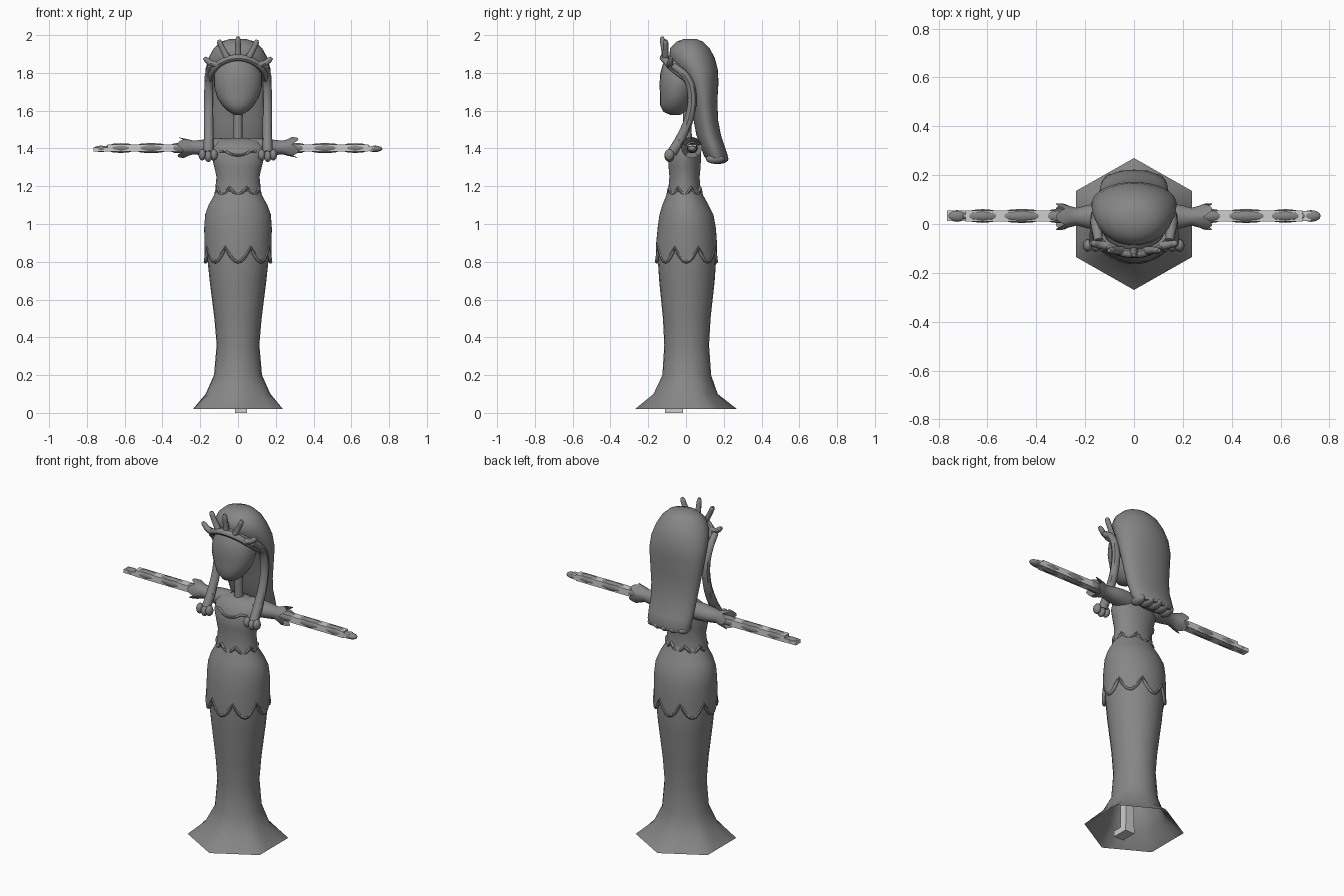
import bpy, bmesh, math
from math import sin, cos, pi


def material(name, v):
    m = bpy.data.materials.new(name)
    m.diffuse_color = (v, v, v, 1)
    return m


GREY = material("mid grey", 0.24)
LIGHT = material("light grey", 0.62)


def finish(ob, mat, angle=45):
    ob.data.materials.clear()
    ob.data.materials.append(mat)
    bpy.ops.object.select_all(action='DESELECT')
    ob.select_set(True)
    bpy.context.view_layer.objects.active = ob
    if angle:
        bpy.ops.object.shade_smooth_by_angle(angle=math.radians(angle))
    return ob


def loft(name, sections, n=32, mat=GREY, shape=None, caps=(True, True), angle=45):
    """Rings from (z, half width, y front, y back); shape(i, t) gives (scale, dz)."""
    bm = bmesh.new()
    rings = []
    for i, (z, hw, yf, yb) in enumerate(sections):
        ring = []
        for k in range(n):
            t = 2 * pi * k / n - pi / 2
            s, dz = shape(i, t) if shape else (1, 0)
            ring.append(bm.verts.new((hw * s * cos(t),
                                      (yf + yb) / 2 + (yb - yf) / 2 * s * sin(t), z + dz)))
        rings.append(ring)
    for a, b in zip(rings, rings[1:]):
        for k in range(n):
            bm.faces.new((a[k], a[(k + 1) % n], b[(k + 1) % n], b[k]))
    if caps[0]:
        bm.faces.new(rings[0][::-1])
    if caps[1]:
        bm.faces.new(rings[-1])
    bmesh.ops.recalc_face_normals(bm, faces=bm.faces)
    me = bpy.data.meshes.new(name)
    bm.to_mesh(me)
    bm.free()
    ob = bpy.data.objects.new(name, me)
    bpy.context.collection.objects.link(ob)
    return finish(ob, mat, angle)


def tube(name, points, closed=False, kind='BEZIER'):
    """Round tube through (x, y, z, radius) points."""
    cu = bpy.data.curves.new(name, 'CURVE')
    cu.dimensions = '3D'
    cu.bevel_depth = 1
    cu.bevel_resolution = 2
    cu.resolution_u = 5
    cu.use_fill_caps = True
    sp = cu.splines.new(kind)
    pts = sp.bezier_points if kind == 'BEZIER' else sp.points
    pts.add(len(points) - 1)
    for p, (x, y, z, r) in zip(pts, points):
        p.radius = r
        if kind == 'BEZIER':
            p.co = (x, y, z)
            p.handle_left_type = p.handle_right_type = 'AUTO'
        else:
            p.co = (x, y, z, 1)
    sp.use_cyclic_u = closed
    ob = bpy.data.objects.new(name, cu)
    bpy.context.collection.objects.link(ob)
    bpy.ops.object.select_all(action='DESELECT')
    ob.select_set(True)
    bpy.context.view_layer.objects.active = ob
    bpy.ops.object.convert(target='MESH')
    return finish(bpy.context.object, GREY)


def blob(name, loc, size):
    bpy.ops.mesh.primitive_uv_sphere_add(segments=12, ring_count=8, location=loc)
    ob = bpy.context.object
    ob.name = name
    ob.scale = size
    return finish(ob, GREY, 60)


def box(name, lo, hi):
    bpy.ops.mesh.primitive_cube_add(size=1, location=[(a + b) / 2 for a, b in zip(lo, hi)])
    ob = bpy.context.object
    ob.name = name
    ob.scale = [b - a for a, b in zip(lo, hi)]
    return finish(ob, LIGHT, 0)


def scallop(t, amp):
    return -amp * abs(cos(4 * (t + pi / 2)))


def hem(name, z, amp, hw, yf, yb, r, n=64):
    pts = []
    for k in range(n):
        t = 2 * pi * k / n - pi / 2
        pts.append((hw * cos(t), (yf + yb) / 2 + (yb - yf) / 2 * sin(t), z + scallop(t, amp), r))
    tube(name, pts, True, 'POLY')


# Long skirt flaring to a hexagonal hem
def hexagon(i, t):
    a = (t + pi / 2) % (pi / 3) - pi / 6
    h = cos(pi / 6) / cos(a)
    return ([h, 0.35 * h + 0.65, 1, 1, 1, 1, 1, 1][i], 0)


loft("skirt", [(0.02, 0.275, -0.27, 0.27), (0.10, 0.18, -0.172, 0.168),
               (0.20, 0.127, -0.125, 0.133), (0.36, 0.113, -0.115, 0.122),
               (0.50, 0.125, -0.122, 0.13), (0.70, 0.15, -0.142, 0.152),
               (0.85, 0.166, -0.152, 0.162), (0.95, 0.165, -0.145, 0.15)],
     n=24, shape=hexagon, caps=(False, True))

# Hip overskirt with scalloped hem
loft("overskirt", [(0.875, 0.178, -0.16, 0.165), (0.90, 0.178, -0.158, 0.164),
                   (0.98, 0.179, -0.15, 0.158), (1.05, 0.174, -0.14, 0.145),
                   (1.10, 0.156, -0.125, 0.12), (1.15, 0.128, -0.105, 0.092),
                   (1.20, 0.11, -0.085, 0.07)],
     n=64, shape=lambda i, t: (1, scallop(t, 0.075) if i == 0 else 0), caps=(False, True))
hem("overskirt_hem", 0.878, 0.078, 0.172, -0.155, 0.16, 0.0095)

# Bodice, waist frill and neckline
loft("bodice", [(1.175, 0.12, -0.098, 0.082), (1.20, 0.119, -0.092, 0.075),
                (1.25, 0.114, -0.088, 0.072), (1.30, 0.125, -0.092, 0.077),
                (1.36, 0.14, -0.092, 0.08), (1.41, 0.138, -0.07, 0.08),
                (1.44, 0.11, -0.04, 0.07), (1.455, 0.04, -0.01, 0.045)],
     n=64, shape=lambda i, t: (1, scallop(t, 0.02) if i == 0 else 0))
hem("waist_frill", 1.193, 0.036, 0.117, -0.094, 0.08, 0.009)
tube("neckline", [(0.118 * sin(a), -0.006 - 0.082 * cos(a),
                   1.385 - 0.022 * abs(cos(2.5 * a)) + 0.03 * sin(a) ** 4, 0.007)
                  for a in [(-1.4 + 2.8 * k / 24) for k in range(25)]], kind='POLY')

# Neck and head
loft("neck", [(1.43, 0.028, -0.018, 0.035), (1.48, 0.023, -0.015, 0.03),
              (1.64, 0.023, -0.015, 0.03)], n=12)
loft("head", [(1.578, 0.018, -0.085, -0.03), (1.595, 0.05, -0.12, 0),
              (1.63, 0.085, -0.137, 0.02), (1.67, 0.11, -0.137, 0.04),
              (1.73, 0.128, -0.14, 0.06), (1.79, 0.128, -0.138, 0.08),
              (1.84, 0.11, -0.125, 0.08), (1.88, 0.075, -0.105, 0.06),
              (1.90, 0.03, -0.08, 0.04)], n=24, angle=60)

# Long hair falling down the back, ending in curls
loft("back_hair", [(1.335, 0.125, 0.115, 0.215), (1.36, 0.136, 0.095, 0.222),
                   (1.41, 0.14, 0.078, 0.205), (1.47, 0.142, 0.055, 0.185),
                   (1.55, 0.15, 0.04, 0.17), (1.65, 0.164, 0.02, 0.166),
                   (1.75, 0.175, -0.01, 0.172), (1.82, 0.172, -0.05, 0.168),
                   (1.88, 0.156, -0.088, 0.152), (1.93, 0.128, -0.085, 0.125),
                   (1.965, 0.09, -0.05, 0.09), (1.98, 0.04, -0.01, 0.055)], angle=60)
for k in range(5):
    x = -0.1 + 0.05 * k
    blob("hair_curl", (x, 0.175 - 2 * x * x, 1.345), (0.03, 0.05, 0.027))

# Crown band with spikes
tube("crown_band", [(-0.15, 0.01, 1.76, 0.016), (-0.125, -0.07, 1.825, 0.018),
                    (-0.07, -0.108, 1.865, 0.018), (0, -0.122, 1.88, 0.018),
                    (0.07, -0.108, 1.865, 0.018), (0.125, -0.07, 1.825, 0.018),
                    (0.15, 0.01, 1.76, 0.016)])
tube("centre_spike", [(0, -0.11, 1.87, 0.018), (0, -0.115, 1.92, 0.016),
                      (0, -0.125, 1.975, 0.014), (0, -0.127, 1.992, 0.008)])

for s in (-1, 1):
    tube("inner_spike", [(s * 0.05, -0.11, 1.87, 0.018), (s * 0.078, -0.108, 1.92, 0.015),
                         (s * 0.097, -0.108, 1.962, 0.014), (s * 0.102, -0.108, 1.975, 0.008)])
    tube("outer_spike", [(s * 0.10, -0.09, 1.845, 0.018), (s * 0.14, -0.085, 1.85, 0.016),
                         (s * 0.168, -0.08, 1.87, 0.014), (s * 0.18, -0.08, 1.88, 0.008)])

    # Side lock ending in three curls
    tube("side_lock", [(s * 0.145, -0.07, 1.84, 0.018), (s * 0.155, 0.0, 1.78, 0.022),
                       (s * 0.155, 0.03, 1.70, 0.024), (s * 0.155, 0.022, 1.58, 0.024),
                       (s * 0.155, -0.025, 1.46, 0.026), (s * 0.157, -0.075, 1.375, 0.027)])
    for dx, dz in ((-0.032, 0.008), (0, 0), (0.03, 0.008)):
        blob("lock_curl", (s * 0.157 + dx, -0.088, 1.358 + dz), (0.02, 0.026, 0.03))

    # Sleeve with petal cuff, lofted upright then laid along x
    def petals(i, t):
        return (1, 0.035 * abs(cos(2.5 * t)) if i == 5 else 0)
    sleeve = loft("sleeve", [(0.06, 0.05, -0.045, 0.045), (0.13, 0.048, -0.055, 0.055),
                             (0.19, 0.041, -0.048, 0.048), (0.235, 0.036, -0.036, 0.036),
                             (0.26, 0.043, -0.043, 0.043), (0.285, 0.055, -0.055, 0.055),
                             (0.26, 0.03, -0.03, 0.03)],
                  n=40, shape=petals)
    sleeve.rotation_euler = (0, s * pi / 2, 0)
    sleeve.location = (0, 0.03, 1.405)

    # Square arm wrapped by rounded sleeves of a second layer
    box("arm", (min(s * 0.24, s * 0.69), 0.01, 1.383), (max(s * 0.24, s * 0.69), 0.056, 1.421))
    for a, b, r in ((0.24, 0.37, 0.03), (0.36, 0.56, 0.029), (0.54, 0.70, 0.028)):
        m = (b - a) / 4
        wrap = loft("arm_wrap", [(a, 0.4 * r, -0.4 * r, 0.4 * r), (a + m, 0.88 * r, -0.88 * r, 0.88 * r),
                                 (a + 2 * m, 0.96 * r, -r, r), (a + 3 * m, 0.88 * r, -0.88 * r, 0.88 * r),
                                 (b, 0.4 * r, -0.4 * r, 0.4 * r)], n=10)
        wrap.rotation_euler = (0, s * pi / 2, 0)
        wrap.location = (0, 0.033, 1.402)
    blob("hand", (s * 0.725, 0.033, 1.398), (0.04, 0.024, 0.017))
box("left_hand_core", (-0.765, 0.012, 1.384), (-0.685, 0.055, 1.406))
box("right_wrist", (0.68, 0.013, 1.386), (0.725, 0.053, 1.412))

# Foot and leg under the skirt
box("foot", (-0.015, -0.11, 0.0), (0.048, -0.015, 0.035))
box("leg", (-0.012, -0.06, 0.035), (0.045, -0.015, 0.40))
